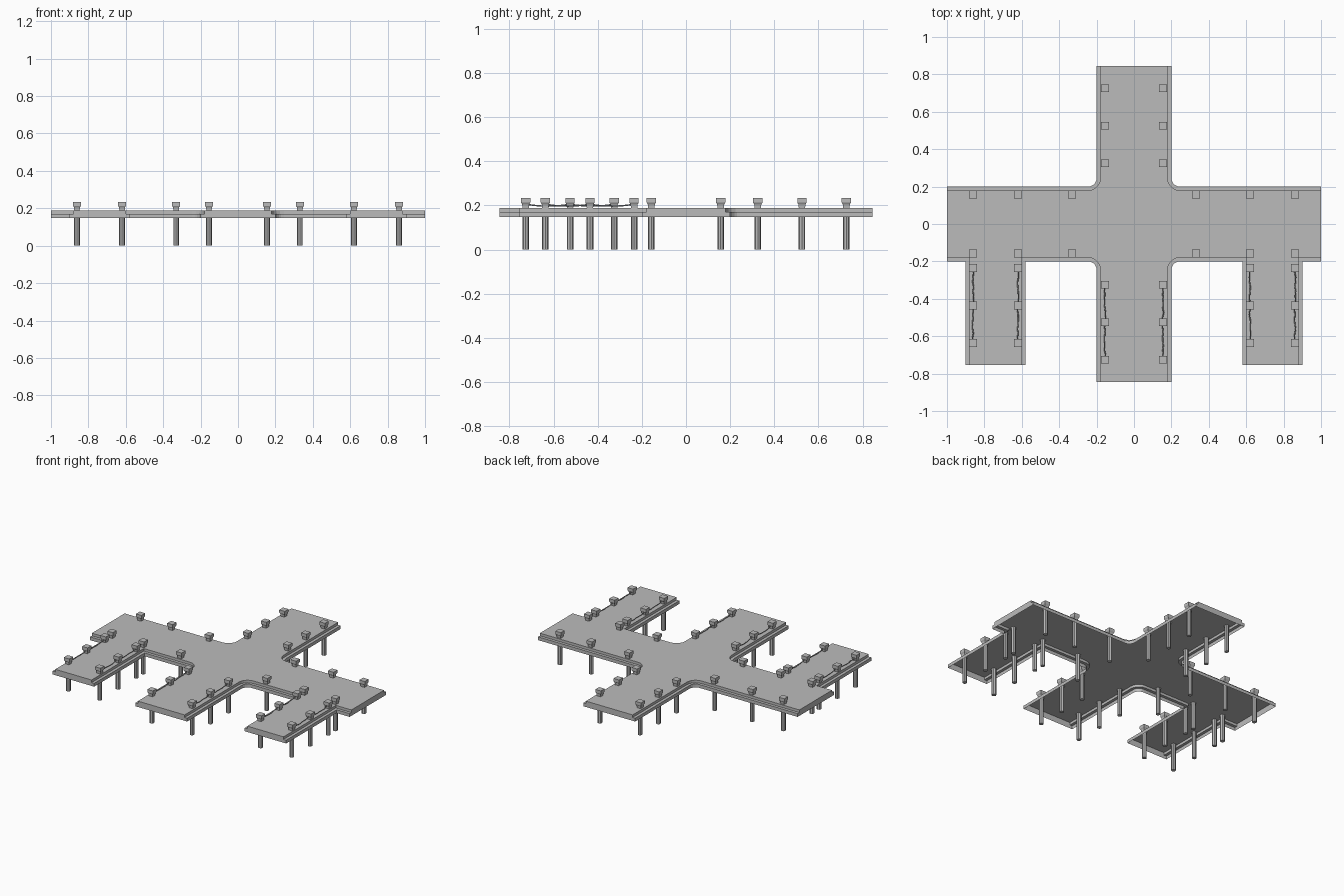
import bpy, bmesh, math, random
from mathutils import Vector

random.seed(4)
cube = bpy.data.objects.get("Cube")
if cube:
    bpy.data.objects.remove(cube, do_unlink=True)

grey = bpy.data.materials.new("weathered grey")
grey.use_nodes = True
grey.diffuse_color = (0.5, 0.5, 0.5, 1)
grey.node_tree.nodes["Principled BSDF"].inputs["Base Color"].default_value = (0.5, 0.5, 0.5, 1)

BASE, LEDGE, DECK, TOP = 0.147, 0.17, 0.188, 0.233


def finish(bm, name):
    mesh = bpy.data.meshes.new(name)
    bm.to_mesh(mesh)
    bm.free()
    mesh.materials.append(grey)
    obj = bpy.data.objects.new(name, mesh)
    bpy.context.collection.objects.link(obj)
    return obj


def fillet(x, y, side, r, steps=5):
    """Rounded inner corner; side is -1 at the front and 1 at the back."""
    arc = [(x + r - r * math.cos(a), y + side * (r - r * math.sin(a)))
           for a in (i * math.pi / 2 / steps for i in range(steps + 1))]
    return arc if side < 0 else arc[::-1]


def outline(e):
    """Plan of the jetty, with its long edges drawn in by e."""
    w = 0.2 - e
    half = [(w, -0.845)] + fillet(w, -w, -1, 0.045 + e)
    half += [(0.58 + e, -w), (0.58 + e, -0.755), (0.9 - e, -0.755), (0.9 - e, -w)]
    half += [(1, -w), (1, w)] + fillet(w, w, 1, 0.045 + e) + [(w, 0.845)]
    return half + [(-x, y) for x, y in reversed(half)]


# Deck: open-bottomed shell with a stepped edge
bm = bmesh.new()
rings = [[bm.verts.new((x, y, z)) for x, y in outline(e)]
         for e, z in ((0, BASE), (0, LEDGE), (0.02, LEDGE), (0.02, DECK))]
n = len(rings[0])
for low, high in zip(rings, rings[1:]):
    for i in range(n):
        j = (i + 1) % n
        quad = (low[i], low[j], high[j], high[i])
        if len({tuple(v.co) for v in quad}) > 2:
            bm.faces.new(quad)
bm.faces.new(rings[-1])
bmesh.ops.dissolve_degenerate(bm, dist=1e-5, edges=bm.edges[:])
finish(bm, "jetty_deck")


# Mooring posts: round pile below, flared square bollard above
def square(bm, half, z):
    return [bm.verts.new((x * half, y * half, z)) for x, y in ((-1, -1), (1, -1), (1, 1), (-1, 1))]


def make_post():
    bm = bmesh.new()
    bmesh.ops.create_cone(bm, cap_ends=True, segments=8, radius1=0.015, radius2=0.015, depth=DECK)
    bmesh.ops.translate(bm, verts=bm.verts[:], vec=(0, 0, DECK / 2))
    levels = [square(bm, h, z) for h, z in ((0.014, DECK - 0.002), (0.016, 0.205), (0.021, 0.213), (0.021, TOP))]
    for low, high in zip(levels, levels[1:]):
        for i in range(4):
            j = (i + 1) % 4
            bm.faces.new((low[i], low[j], high[j], high[i]))
    bm.faces.new(levels[-1])
    return finish(bm, "mooring_post")


main_row = [(x, y) for x in (0.331, 0.62, 0.861) for y in (-0.157, 0.157)]
cross_row = [(0.155, s * y) for y in (0.325, 0.525, 0.726) for s in (-1, 1)]
finger_row = [(x, y) for x in (0.62, 0.861) for y in (-0.235, -0.435, -0.637)]
spots = [(s * x, y) for x, y in main_row + cross_row + finger_row for s in (-1, 1)]
first = make_post()
for i, (x, y) in enumerate(spots):
    post = first if i == 0 else first.copy()
    if i:
        bpy.context.collection.objects.link(post)
    post.location = (x, y, 0)


# Ropes: slack lines strung along the front posts
def rope(x, stops):
    curve = bpy.data.curves.new("mooring_rope", "CURVE")
    curve.dimensions = "3D"
    curve.bevel_depth = 0.003
    curve.bevel_resolution = 0
    curve.use_fill_caps = True
    points = []
    for a, b in zip(stops, stops[1:]):
        for k in range(8):
            t = k / 8
            points.append(Vector((x + random.uniform(-0.004, 0.004), a + (b - a) * t,
                                  0.206 - 0.036 * t * (1 - t))))
    points.append(Vector((x, stops[-1], 0.206)))
    line = curve.splines.new("POLY")
    line.points.add(len(points) - 1)
    for p, co in zip(line.points, points):
        p.co = (*co, 1)
    curve.materials.append(grey)
    obj = bpy.data.objects.new("mooring_rope", curve)
    bpy.context.collection.objects.link(obj)


for s in (-1, 1):
    rope(s * 0.155, (-0.325, -0.525, -0.726))
    for x in (0.62, 0.861):
        rope(s * x, (-0.235, -0.435, -0.637))
